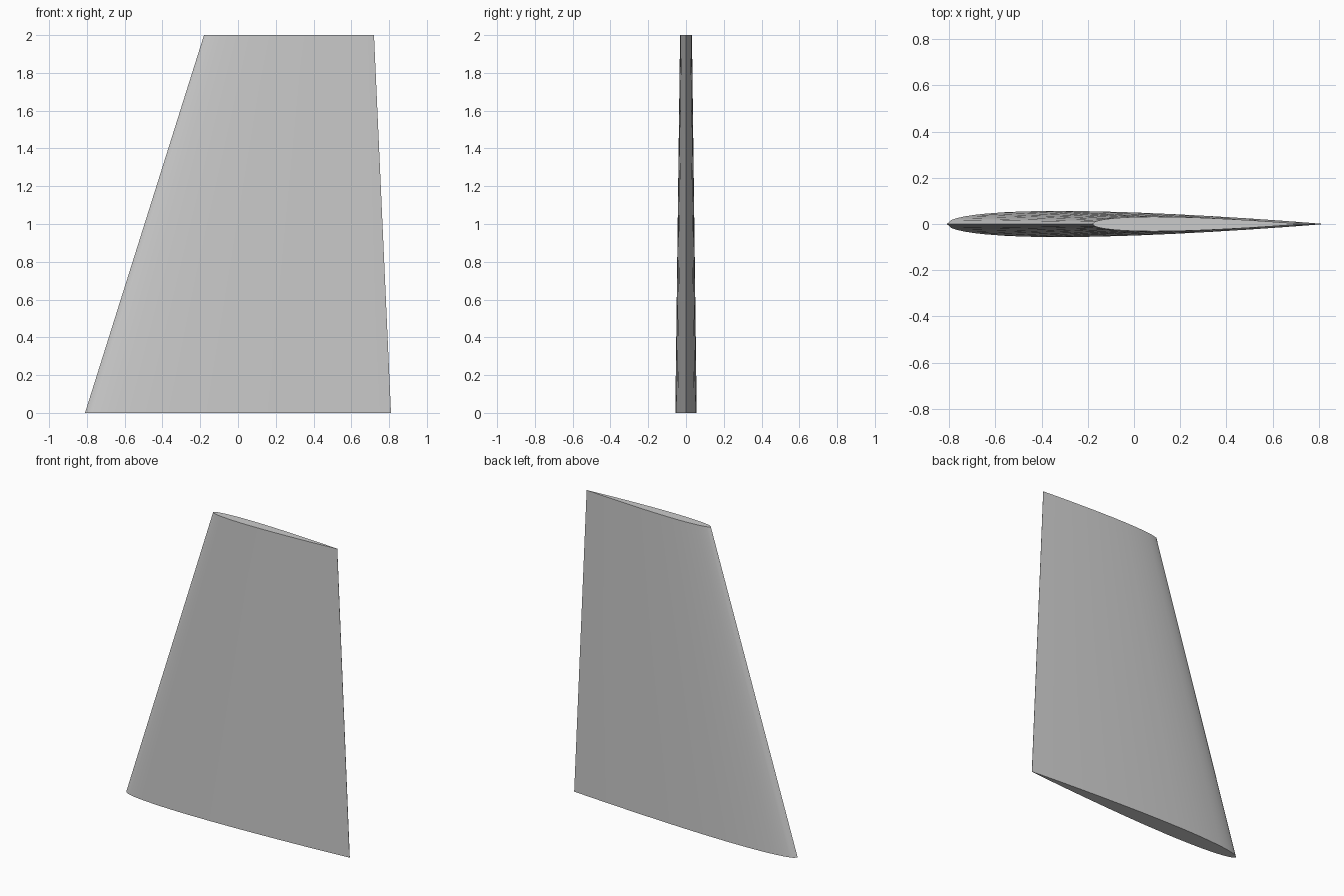
import bpy
import bmesh
import math

old = bpy.data.objects.get("Cube")
if old:
    bpy.data.objects.remove(old, do_unlink=True)

# Plain grey finish
grey = bpy.data.materials.new("light_grey")
grey.use_nodes = True
colour = (0.6, 0.6, 0.6, 1)
grey.diffuse_color = colour
grey.node_tree.nodes["Principled BSDF"].inputs["Base Color"].default_value = colour

# Chord stations, packed closer together at the nose
STATIONS = [0, 0.0125, 0.025, 0.05, 0.075, 0.1, 0.15, 0.2, 0.25, 0.3,
            0.4, 0.5, 0.6, 0.7, 0.8, 0.9, 0.95, 1]
THICKNESS = 0.07


def half_thickness(s):
    """Symmetric wing section with a rounded nose and thin tail."""
    return 5 * THICKNESS * (0.2969 * math.sqrt(s) - 0.126 * s - 0.3516 * s**2
                            + 0.2843 * s**3 - 0.1015 * s**4)


def section(bm, nose, tail, z):
    """Closed loop of vertices: front side nose to tail, then back again."""
    chord = tail - nose
    loop = [(s, -half_thickness(s)) for s in STATIONS]
    loop += [(s, half_thickness(s)) for s in reversed(STATIONS[1:])]
    return [bm.verts.new((nose + s * chord, y * chord, z)) for s, y in loop]


# Tapered fin lofted between root and tip sections
bm = bmesh.new()
root = section(bm, -0.81, 0.81, 0)
tip = section(bm, -0.18, 0.72, 2)
count = len(root)
for i in range(count):
    j = (i + 1) % count
    bm.faces.new((root[i], root[j], tip[j], tip[i]))
bm.faces.new(list(reversed(root)))
bm.faces.new(tip)
bmesh.ops.recalc_face_normals(bm, faces=bm.faces)

mesh = bpy.data.meshes.new("tapered_fin")
bm.to_mesh(mesh)
bm.free()
mesh.materials.append(grey)
fin = bpy.data.objects.new("tapered_fin", mesh)
bpy.context.collection.objects.link(fin)

# Smooth skin with crisp end caps and tail edge
bpy.context.view_layer.objects.active = fin
fin.select_set(True)
bpy.ops.object.shade_smooth_by_angle(angle=math.radians(40))
